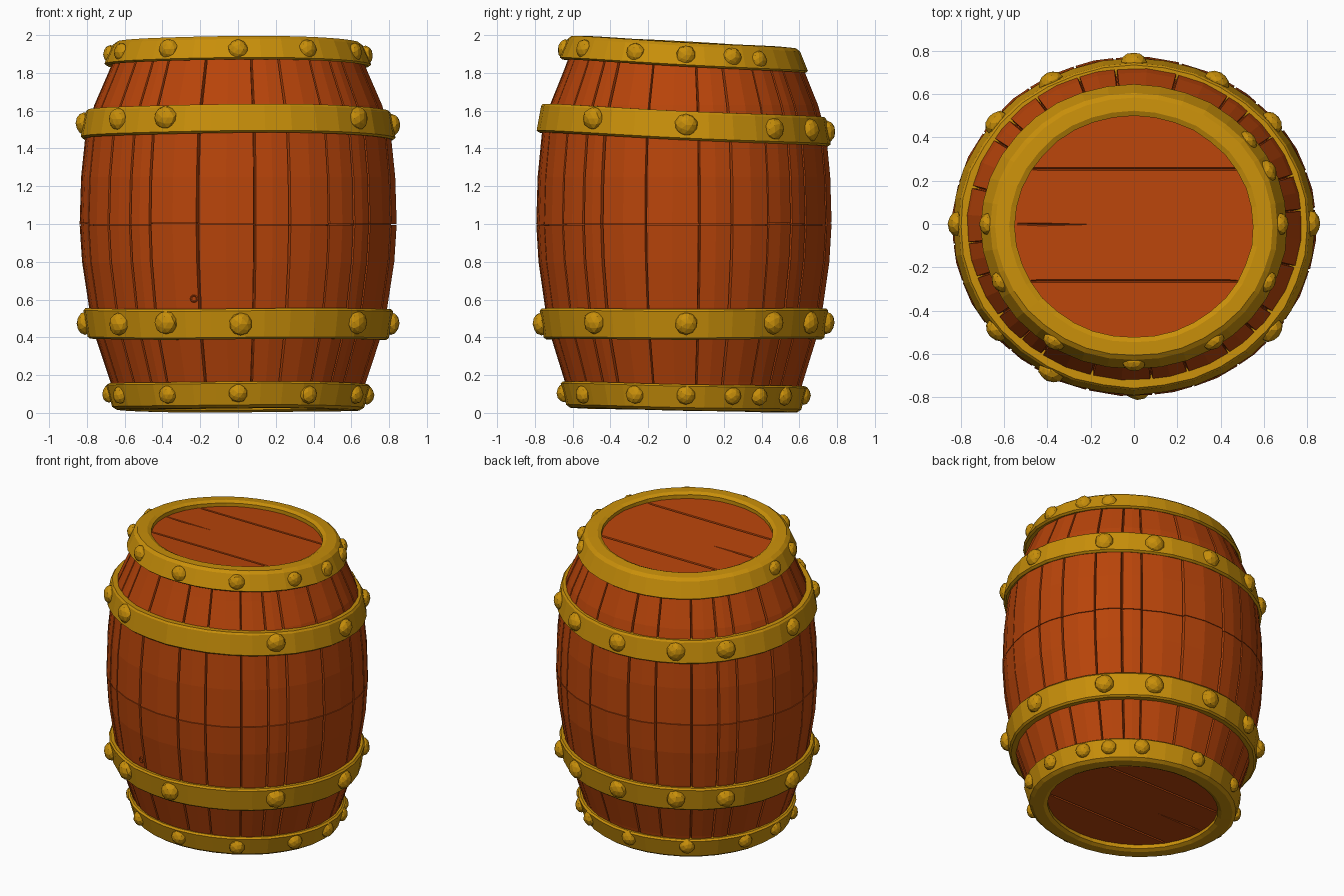
import bpy, bmesh, math, random
from mathutils import Vector, Matrix

random.seed(4)
if "Cube" in bpy.data.objects:
    bpy.data.objects.remove(bpy.data.objects["Cube"], do_unlink=True)

DEPTH = 0.93        # the barrel is slightly narrower front to back
SHIFT = -0.012
SEGS = 36


def material(name, rgb):
    m = bpy.data.materials.new(name)
    m.use_nodes = True
    m.diffuse_color = (*rgb, 1)
    bsdf = m.node_tree.nodes["Principled BSDF"]
    bsdf.inputs["Base Color"].default_value = (*rgb, 1)
    bsdf.inputs["Roughness"].default_value = 0.8
    return m


wood = material("orange_brown_wood", (0.48, 0.058, 0.003))
gold = material("gold_metal", (0.58, 0.275, 0.003))


def finish(bm, name, mat):
    bmesh.ops.recalc_face_normals(bm, faces=bm.faces)
    me = bpy.data.meshes.new(name)
    bm.to_mesh(me)
    bm.free()
    ob = bpy.data.objects.new(name, me)
    bpy.context.collection.objects.link(ob)
    me.materials.append(mat)


def around(r, deg, z):
    """Point on the oval at an angle from the front, turning towards +x."""
    a = math.radians(deg)
    return Vector((r * math.sin(a), SHIFT - DEPTH * r * math.cos(a), z))


PROFILE = [(0.03, 0.64), (0.16, 0.675), (0.4, 0.755), (0.56, 0.79), (0.8, 0.827),
           (1.0, 0.84), (1.25, 0.832), (1.48, 0.808), (1.63, 0.762), (1.8, 0.688),
           (1.88, 0.655)]


def radius(z):
    for (z0, r0), (z1, r1) in zip(PROFILE, PROFILE[1:]):
        if z <= z1:
            return r0 + (r1 - r0) * (z - z0) / (z1 - z0)
    return PROFILE[-1][1]


def lathe(name, profile, mat, tilt=0.0, wobble=0.0, closed=True):
    """Sweep (radius, height) points round the oval; tilt leans it along y."""
    bm = bmesh.new()
    rings = []
    for i in range(SEGS):
        deg = 360 * i / SEGS
        dr = wobble * random.uniform(-1, 1)
        dz = wobble * math.sin(math.radians(3 * deg))
        ring = []
        for r, z in profile:
            p = around(r + dr, deg, z + dz)
            p.z += tilt * p.y
            ring.append(bm.verts.new(p))
        rings.append(ring)
    n = len(profile)
    for i in range(SEGS):
        a, b = rings[i], rings[(i + 1) % SEGS]
        for j in range(n if closed else n - 1):
            k = (j + 1) % n
            bm.faces.new((a[j], b[j], b[k], a[k]))
    if not closed:
        for j in (0, n - 1):
            bm.faces.new([ring[j] for ring in rings])
    finish(bm, name, mat)


# Core behind the gaps between staves
lathe("barrel_core", [(r - 0.03, max(z, 0.08)) for z, r in PROFILE], wood, closed=False)


# Staves: each is an upper and a lower board with sunken edges
def board(bm, a0, a1, levels, bulge):
    edge = 0.35
    columns = [(a0, -0.028), (a0 + edge, 0), ((a0 + a1) / 2, 0.003),
               (a1 - edge, 0), (a1, -0.028)]
    rows = []
    for z in levels:
        rows.append([bm.verts.new(around(radius(z) + d + bulge, a, z)) for a, d in columns])
    for lo, hi in zip(rows, rows[1:]):
        for c in range(4):
            bm.faces.new((lo[c], lo[c + 1], hi[c + 1], hi[c]))
    bm.faces.new(rows[0])
    bm.faces.new(rows[-1])


SEAMS = [-34, -15, 6, 19, 35, 47]       # one quarter, repeated four times
seams = [s + 90 * q for q in range(4) for s in SEAMS]
heights = [z for z, r in PROFILE]
bm = bmesh.new()
for a0, a1 in zip(seams, seams[1:] + [seams[0] + 360]):
    a0 += random.uniform(0, 0.4)
    bulge = random.uniform(-0.004, 0.002)
    split = 1 + random.uniform(-0.006, 0.006)
    gap = 0.002
    board(bm, a0, a1, [z for z in heights if z < 0.99] + [split - gap], bulge)
    board(bm, a0, a1, [split + gap] + [z for z in heights if z > 1.01], bulge)
finish(bm, "staves", wood)

# Hoops
lathe("bottom_hoop", [(0.55, 0.06), (0.55, 0.025), (0.575, 0.013), (0.645, 0.015),
                      (0.668, 0.03), (0.7, 0.143), (0.687, 0.153), (0.6, 0.15)],
      gold, -0.02, 0.002)
lathe("lower_hoop", [(0.74, 0.39), (0.785, 0.39), (0.798, 0.4), (0.82, 0.54),
                     (0.81, 0.552), (0.76, 0.55)], gold, 0.0, 0.003)
lathe("upper_hoop", [(0.76, 1.45), (0.82, 1.447), (0.835, 1.458), (0.81, 1.588),
                     (0.8, 1.6), (0.74, 1.6)], gold, -0.047, 0.003)
lathe("top_hoop", [(0.6, 1.85), (0.693, 1.835), (0.707, 1.845), (0.663, 1.945),
                   (0.64, 1.962), (0.575, 1.965), (0.55, 1.953), (0.55, 1.90)],
      gold, -0.055, 0.002)


# Lid and base: flat discs with tapered V grooves between the planks
def end_boards(name, z, tilt, up):
    bm = bmesh.new()
    bmesh.ops.create_circle(bm, cap_ends=True, segments=SEGS, radius=0.57,
                            matrix=Matrix.Diagonal((1, DEPTH, 1, 1)))
    joints = [(0.265, 0.5), (0.01, -0.3), (-0.25, 0.5)]     # y, right end
    cuts = [((0, y + d, 0), (0, 1, 0)) for y, end in joints for d in (-0.007, 0, 0.007)]
    cuts += [((x, 0, 0), (1, 0, 0)) for x in (-0.43, -0.19, 0.42)]
    for point, normal in cuts:
        bmesh.ops.bisect_plane(bm, geom=bm.verts[:] + bm.edges[:] + bm.faces[:],
                               plane_co=point, plane_no=normal)
    for v in bm.verts:
        if any(abs(v.co.y - y) < 0.001 and -0.44 < v.co.x < end for y, end in joints):
            v.co.z -= 0.018 * up
    bmesh.ops.triangulate(bm, faces=bm.faces[:])
    new = bmesh.ops.extrude_face_region(bm, geom=bm.faces[:])["geom"]
    for v in new:
        if isinstance(v, bmesh.types.BMVert):
            v.co.z -= 0.02 * up
    for v in bm.verts:
        v.co.y += SHIFT
        v.co.z += z + tilt * v.co.y
    finish(bm, name, wood)


end_boards("lid", 1.928, -0.055, 1)
end_boards("base", 0.05, -0.02, -1)


# Rivets: lumpy faceted domes facing outwards
def rivets(name, r, z, tilt, size, angles):
    bm = bmesh.new()
    for deg in angles:
        p = around(r, deg, z + random.uniform(-0.006, 0.006))
        p.z += tilt * p.y
        out = Vector((p.x, p.y / DEPTH ** 2, 0.0))
        turn = out.to_track_quat('Z', 'Y').to_matrix().to_4x4()
        s = size * random.uniform(0.95, 1.05)
        made = bmesh.ops.create_icosphere(
            bm, subdivisions=2, radius=1,
            matrix=Matrix.Translation(p) @ turn @ Matrix.Diagonal((s, s, s * 0.75, 1)))
        for v in made["verts"]:
            v.co += (v.co - p) * random.uniform(-0.04, 0.04)
    finish(bm, name, gold)


side = [51, 91, 129, 152]
wide = [180, -28] + side + [-a for a in side]
narrow = [0, 33, 66, 91, 114, 129, -33, -66, -91]
rivets("lower_hoop_rivets", 0.81, 0.475, 0.0, 0.06, wide + [1])
rivets("upper_hoop_rivets", 0.815, 1.53, -0.047, 0.06, wide)
rivets("top_hoop_rivets", 0.675, 1.893, -0.055, 0.052, narrow)
rivets("bottom_hoop_rivets", 0.683, 0.095, -0.01, 0.05,
       narrow + [-114, -147, 147, 180])

# Small knot on the front
bpy.ops.mesh.primitive_torus_add(major_radius=0.017, minor_radius=0.005,
                                 major_segments=10, minor_segments=4,
                                 location=around(radius(0.6) + 0.001, -17, 0.605),
                                 rotation=(math.radians(90), 0, math.radians(-17)))
knot = bpy.context.object
knot.name = "wood_knot"
knot.data.materials.append(wood)
